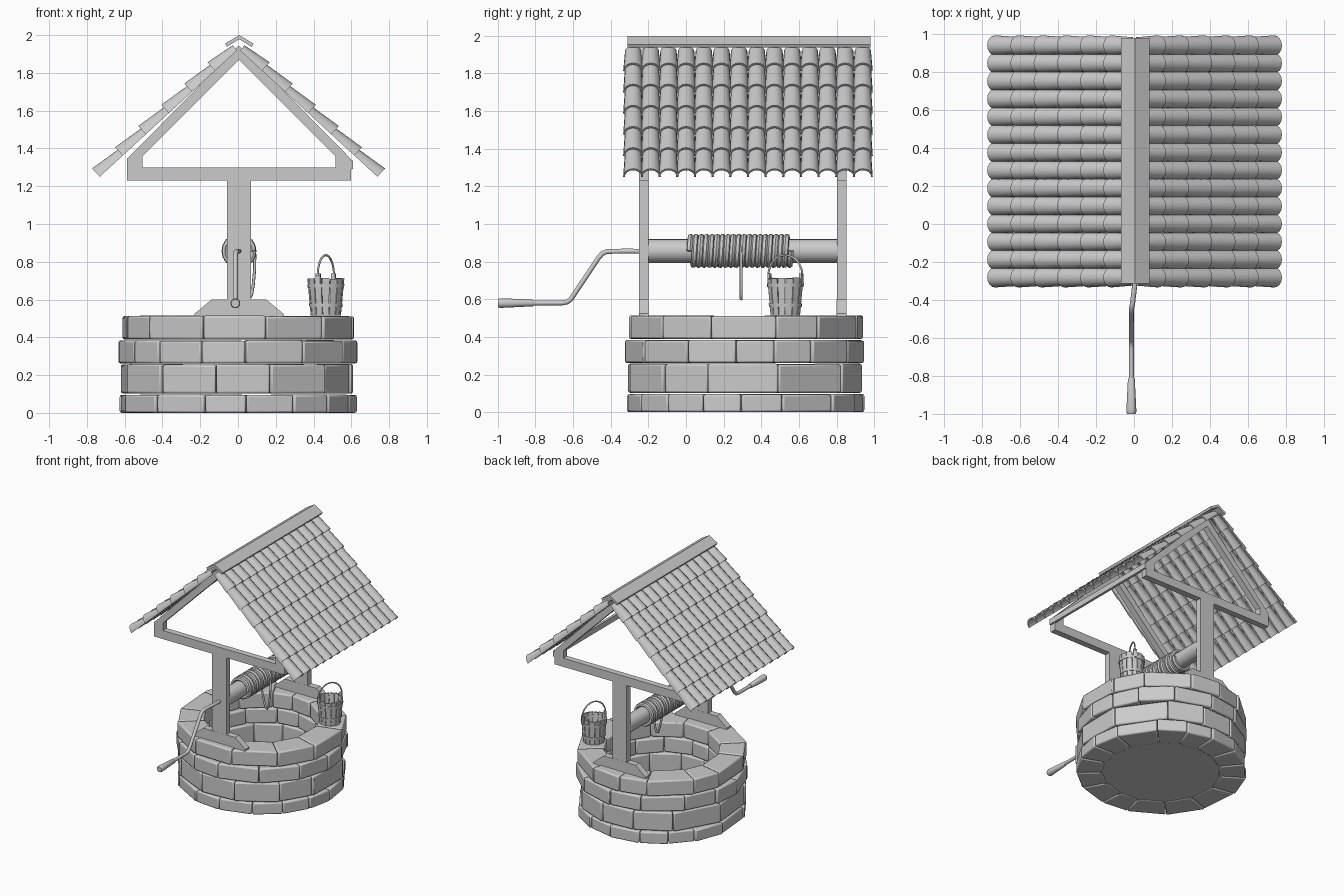
import bpy, bmesh, math, random
from math import sin, cos, pi, radians
from mathutils import Vector

if "Cube" in bpy.data.objects:
    bpy.data.objects.remove(bpy.data.objects["Cube"])
random.seed(4)
CY = 0.312           # centre of the well along y
CX = 0.005           # centre of the timber frame along x


def finish(name, bm, smooth=None, bevel=0):
    bmesh.ops.recalc_face_normals(bm, faces=bm.faces)
    me = bpy.data.meshes.new(name)
    bm.to_mesh(me)
    bm.free()
    ob = bpy.data.objects.new(name, me)
    bpy.context.collection.objects.link(ob)
    if bevel:
        m = ob.modifiers.new("bevel", 'BEVEL')
        m.width, m.segments = bevel, 2
    if smooth:
        shade(ob, smooth)
    return ob


def shade(ob, angle=40):
    bpy.ops.object.select_all(action='DESELECT')
    ob.select_set(True)
    bpy.context.view_layer.objects.active = ob
    bpy.ops.object.shade_smooth_by_angle(angle=radians(angle))


def loft(bm, loops):
    """Closed solid through a list of equal-length point loops."""
    rings = [[bm.verts.new(p) for p in lp] for lp in loops]
    n = len(rings[0])
    for a, b in zip(rings, rings[1:]):
        for i in range(n):
            bm.faces.new((a[i], a[(i + 1) % n], b[(i + 1) % n], b[i]))
    bm.faces.new(rings[0])
    bm.faces.new(rings[-1][::-1])


def prism(bm, pts, y0, y1):
    loft(bm, [[(x, y, z) for x, z in pts] for y in (y0, y1)])


def tube(name, pts, radius, res=2, cyclic=False):
    cu = bpy.data.curves.new(name, 'CURVE')
    cu.dimensions = '3D'
    cu.bevel_depth, cu.bevel_resolution, cu.use_fill_caps = radius, res, True
    sp = cu.splines.new('POLY')
    sp.points.add(len(pts) - 1)
    for p, c in zip(sp.points, pts):
        p.co = (*c, 1)
    sp.use_cyclic_u = cyclic
    ob = bpy.data.objects.new(name, cu)
    bpy.context.collection.objects.link(ob)
    bpy.ops.object.select_all(action='DESELECT')
    ob.select_set(True)
    bpy.context.view_layer.objects.active = ob
    bpy.ops.object.convert(target='MESH')
    ob = bpy.context.view_layer.objects.active
    shade(ob, 50)
    return ob


def lathe_y(name, prof, x, z, n=16):
    """Solid of revolution about an axis along y; prof = (y, radius)."""
    bm = bmesh.new()
    loft(bm, [[(x + r * cos(2 * pi * i / n), y, z + r * sin(2 * pi * i / n))
               for i in range(n)] for y, r in prof])
    return finish(name, bm, 40)


# stone wall: courses of irregular wedge blocks
bm = bmesh.new()
for z0, z1, count in ((0, .098, 16), (.102, .258, 12), (.262, .385, 15), (.389, .515, 13)):
    widths = [random.uniform(.75, 1.25) for _ in range(count)]
    ang = random.uniform(0, 1)
    for w in widths:
        step = w / sum(widths) * 2 * pi
        a, b = ang + .003, ang + step - .003
        ro = random.uniform(.625, .64)
        ri = random.uniform(.425, .44)
        dz = random.uniform(0, .004)
        quad = [(ro, a), (ro, b), (ri, b), (ri, a)]
        loft(bm, [[(r * cos(t), CY + r * sin(t), z) for r, t in quad]
                  for z in (z0, z1 - dz)])
        ang += step
finish("stone_wall", bm, 30, bevel=.011)

# well floor
bm = bmesh.new()
loft(bm, [[(.46 * cos(2 * pi * i / 32), CY + .46 * sin(2 * pi * i / 32), z)
           for i in range(32)] for z in (.004, .02)])
finish("well_floor", bm)

# timber frames, front and rear
HALF = [(0, 1.23), (.592, 1.23), (.592, 1.345), (0, 1.945),
        (0, 1.87), (.51, 1.36), (.51, 1.30), (0, 1.30)]
for name, y0, y1 in (("front", -.25, -.2), ("rear", .802, .852)):
    bm = bmesh.new()
    for s in (1, -1):
        prism(bm, [(CX + s * x, z) for x, z in HALF], y0, y1)
    bmesh.ops.remove_doubles(bm, verts=bm.verts, dist=1e-5)
    inner = [f for f in bm.faces if all(abs(v.co.x - CX) < 1e-5 for v in f.verts)]
    bmesh.ops.delete(bm, geom=inner, context='FACES')
    finish(name + "_roof_truss", bm)
    bm = bmesh.new()
    prism(bm, [(CX - .064, .5), (CX + .064, .5), (CX + .064, 1.23), (CX - .064, 1.23)], y0, y1)
    finish(name + "_post", bm)
    bm = bmesh.new()
    prism(bm, [(CX - .235, .51), (CX + .235, .51), (CX + .235, .525),
               (CX + .145, .6), (CX - .145, .6), (CX - .235, .525)], y0 - .001, y1 + .001)
    finish(name + "_post_foot", bm)

# side rail joining the trusses
bm = bmesh.new()
prism(bm, [(.59, 1.29), (.61, 1.29), (.61, 1.335), (.59, 1.335)], -.25, .852)
finish("side_rail", bm)

# roof tiles: tapered half barrels, six rows by fourteen columns per slope
TH = radians(42.6)


def tile_loop(s, u, y, a, h, t=.012, n=8):
    arc = [pi * i / n for i in range(n + 1)]
    prof = [(a * cos(q), h * sin(q)) for q in arc]
    prof += [((a - t * .7) * cos(q), (h - t) * sin(q)) for q in reversed(arc)]
    return [(CX - .002 + s * (u * cos(TH) + w * sin(TH)), y + v,
             1.926 - u * sin(TH) + w * cos(TH)) for v, w in prof]


for s, name in ((1, "right_roof_tiles"), (-1, "left_roof_tiles")):
    bm = bmesh.new()
    for row in range(6):
        u1 = .9986 - .166 * (5 - row)
        u0 = max(u1 - .205, .01)
        for col in range(14):
            y = -.281 + col * .0939
            loft(bm, [tile_loop(s, u0, y, .043, .036), tile_loop(s, u1, y, .053, .06)])
    finish(name, bm, 40)

# ridge cap
bm = bmesh.new()
prism(bm, [(-.068, 1.955), (.006, 2.0), (.082, 1.955), (.073, 1.938), (.006, 1.978), (-.059, 1.938)],
      -.312, .98)
finish("ridge_cap", bm)

# winch drum
lathe_y("winch_drum", [(-.2, .063), (.803, .063)], CX, .857, 20)

# wound rope and hanging loop
turns, seg = 19, 18
tube("wound_rope", [(CX + .077 * cos(2 * pi * i / seg), .018 + .54 * i / (turns * seg),
                     .857 + .077 * sin(2 * pi * i / seg)) for i in range(turns * seg + 1)], .0155, 1)
tube("hanging_rope", [(.08, .293, .88), (.089, .293, .84), (.088, .293, .76), (.081, .293, .68),
                      (.072, .293, .625), (.06, .293, .602), (.045, .293, .61), (.03, .293, .66),
                      (.012, .293, .74), (.005, .293, .8)], .008, 2)

# crank rod and grip
tube("crank_rod", [(.005, -.19, .855), (.003, -.33, .856), (-.008, -.42, .854), (-.013, -.445, .843),
                   (-.014, -.465, .82), (-.014, -.61, .603), (-.014, -.63, .586),
                   (-.014, -.66, .58), (-.014, -.83, .58)], .0135, 3)
lathe_y("crank_grip", [(-1.0, .022), (-.99, .026), (-.975, .026), (-.815, .018), (-.81, .015)],
        -.014, .58, 14)

# bucket made of staves
BX, BY, BZ = .465, .528, .515


def ring(r, z, n=24):
    return [(BX + r * cos(2 * pi * i / n), BY + r * sin(2 * pi * i / n), z) for i in range(n)]


bm = bmesh.new()
N = 14
for k in range(N):
    a, b = (k + .05) * 2 * pi / N, (k + .95) * 2 * pi / N
    top = BZ + .197 + random.uniform(-.004, .004)
    loft(bm, [[(BX + r * cos(t), BY + r * sin(t), z)
               for r, t in ((ro, a), (ro, b), (ro - .012, b), (ro - .012, a))]
              for ro, z in ((.08, BZ), (.098, top))])
finish("bucket_staves", bm)
bm = bmesh.new()
loft(bm, [ring(.072, BZ + .008), ring(.073, BZ + .022)])
finish("bucket_base", bm)

# bucket hoops
for name, z in (("lower_hoop", .045), ("upper_hoop", .15)):
    bm = bmesh.new()
    r0, r1 = .08 + .0914 * z, .08 + .0914 * (z + .018)
    rows = [[bm.verts.new(p) for p in ring(r, BZ + h)]
            for r, h in ((r0 + .003, z), (r1 + .003, z + .018), (r1 - .006, z + .018), (r0 - .006, z))]
    for a, b in zip(rows, rows[1:] + rows[:1]):
        for i in range(24):
            bm.faces.new((a[i], a[(i + 1) % 24], b[(i + 1) % 24], b[i]))
    finish("bucket_" + name, bm, 40)

# bucket ears and handle
d = Vector((.43, .9, 0)).normalized()
c = Vector((BX, BY, 0))
for s, name in ((1, "rear_ear"), (-1, "front_ear")):
    p = c + d * s * .094
    bm = bmesh.new()
    q = Vector((-d.y, d.x, 0)) * .013
    e = d * .006
    loft(bm, [[p + e + q, p + e - q, p - e - q, p - e + q]] and
         [[v + Vector((0, 0, z)) for v in (p + e + q, p + e - q, p - e - q, p - e + q)]
          for z in (.67, .737)])
    finish("bucket_" + name, bm)
pts = [c + d * .1 * cos(pi * i / 16) + Vector((0, 0, .725 + .11 * sin(pi * i / 16)))
       for i in range(17)]
tube("bucket_handle", pts, .0055, 2)
